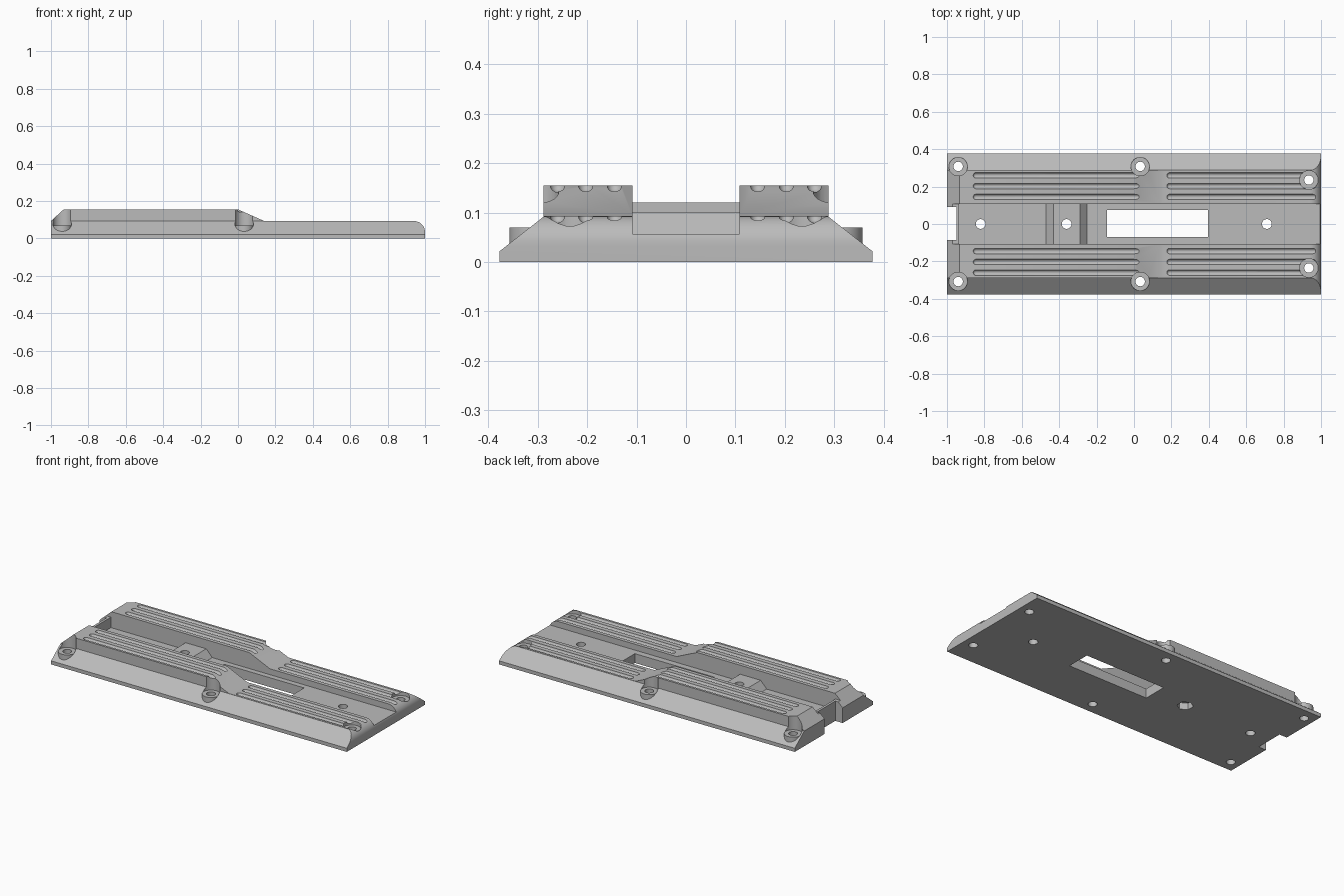
import bpy, bmesh, math
from mathutils import Matrix, Vector

old = bpy.data.objects.get("Cube")
if old:
    bpy.data.objects.remove(old, do_unlink=True)

grey = bpy.data.materials.new("plain grey")
grey.use_nodes = True
grey.diffuse_color = (0.5, 0.5, 0.5, 1)
for node in grey.node_tree.nodes:
    if node.type == 'BSDF_PRINCIPLED':
        node.inputs["Base Color"].default_value = grey.diffuse_color


def make(name, bm):
    bmesh.ops.recalc_face_normals(bm, faces=bm.faces)
    mesh = bpy.data.meshes.new(name)
    bm.to_mesh(mesh)
    bm.free()
    mesh.materials.append(grey)
    ob = bpy.data.objects.new(name, mesh)
    bpy.context.collection.objects.link(ob)
    return ob


def prism(name, points, axis, a, b):
    """Extrude a (horizontal, z) outline along x or y from a to b."""
    bm = bmesh.new()
    at = (lambda h, z: (a, h, z)) if axis == 'x' else (lambda h, z: (h, a, z))
    face = bm.faces.new([bm.verts.new(at(h, z)) for h, z in points])
    ext = bmesh.ops.extrude_face_region(bm, geom=[face])
    step = Vector((b - a, 0, 0)) if axis == 'x' else Vector((0, b - a, 0))
    bmesh.ops.translate(bm, vec=step,
                        verts=[v for v in ext['geom'] if isinstance(v, bmesh.types.BMVert)])
    return make(name, bm)


def box(name, x0, x1, y0, y1, z0, z1):
    return prism(name, [(x0, z0), (x1, z0), (x1, z1), (x0, z1)], 'y', y0, y1)


def rod(name, x, y, z0, z1, r, sides=32):
    bm = bmesh.new()
    bmesh.ops.create_cone(bm, cap_ends=True, segments=sides, radius1=r, radius2=r,
                          depth=z1 - z0, matrix=Matrix.Translation((x, y, (z0 + z1) / 2)))
    return make(name, bm)


def capsule(name, x0, x1, y, z, r):
    """A rod along x with rounded ends."""
    bm = bmesh.new()
    bmesh.ops.create_uvsphere(bm, u_segments=16, v_segments=8, radius=r,
                              matrix=Matrix.Rotation(math.pi / 2, 4, 'Y'))
    for v in bm.verts:
        # The middle ring is split by a stretch below
        v.co.x = round(v.co.x, 6)
    geom = bm.verts[:] + bm.edges[:] + bm.faces[:]
    bmesh.ops.bisect_plane(bm, geom=geom, plane_co=(0.001, 0, 0), plane_no=(1, 0, 0))
    for v in bm.verts:
        v.co.x += x1 - r if v.co.x > 0.0005 else x0 + r
        v.co.y += y
        v.co.z += z
    return make(name, bm)


def combine(body, tool, operation='DIFFERENCE'):
    mod = body.modifiers.new("shape", 'BOOLEAN')
    mod.operation = operation
    mod.solver = 'EXACT'
    mod.object = tool
    bpy.context.view_layer.objects.active = body
    bpy.ops.object.modifier_apply(modifier=mod.name)
    bpy.data.objects.remove(tool, do_unlink=True)


# Base plate with sloping long sides, trimmed to the side outline
half = [(0.377, 0), (0.377, 0.022), (0.288, 0.092), (0.288, 0.3)]
plate = prism("base_plate", half + [(-y, z) for y, z in reversed(half)], 'x', -1.1, 1.1)
nose = [(0.94 + 0.06 * math.sin(t), 0.033 + 0.06 * math.cos(t))
        for t in [math.pi / 2 * i / 10 for i in range(11)]]
outline = [(-1, -0.1), (-1, 0.093), (-0.932, 0.155), (0, 0.155), (0.14, 0.093)]
combine(plate, prism("side_outline", outline + nose + [(1, -0.1)], 'y', -0.6, 0.6), 'INTERSECT')

# Long central channel, end lip and end notch
combine(plate, box("channel", -0.935, 1.1, -0.108, 0.108, 0.057, 0.4))
combine(plate, box("lip_trim", -1.1, -0.92, -0.108, 0.108, 0.121, 0.4))
combine(plate, box("end_notch", -1.1, -0.95, -0.085, 0.09, -0.1, 0.4))

# Raised pad across the channel
pad = [(-0.48, 0.04), (-0.47, 0.057), (-0.43, 0.1), (-0.29, 0.1), (-0.25, 0.057), (-0.24, 0.04)]
combine(plate, prism("channel_pad", pad, 'y', -0.112, 0.112), 'UNION')

# Rectangular slot
combine(plate, box("slot", -0.145, 0.395, -0.07, 0.075, -0.1, 0.4))

# Screw seats along the edges
for side in (-1, 1):
    for x, y in ((-0.94, 0.308), (0.033, 0.308), (0.935, 0.235)):
        combine(plate, rod("seat_recess", x, side * y, 0.07, 0.4, 0.05))
        if x < 0.5:
            combine(plate, rod("seat_boss", x, side * y, 0.01, 0.0703, 0.0495), 'UNION')
        combine(plate, rod("screw_hole", x, side * y, -0.1, 0.4, 0.025))

# Holes on the centre line, the pad one with a nut pocket underneath
for x in (-0.82, -0.36, 0.71):
    combine(plate, rod("centre_hole", x, 0, -0.1, 0.4, 0.026))
combine(plate, rod("nut_pocket", -0.36, 0, -0.1, 0.04, 0.045, 6))

# Round-bottomed grip grooves on both levels
for side in (-1, 1):
    for y in (0.145, 0.203, 0.26):
        for x0, x1, z in ((-0.86, 0.035, 0.155), (0.175, 0.975, 0.093)):
            combine(plate, capsule("groove", x0, x1, side * y, z + 0.001, 0.015))

bpy.ops.object.select_all(action='DESELECT')
plate.select_set(True)
bpy.context.view_layer.objects.active = plate
bpy.ops.object.shade_smooth_by_angle(angle=math.radians(25))
